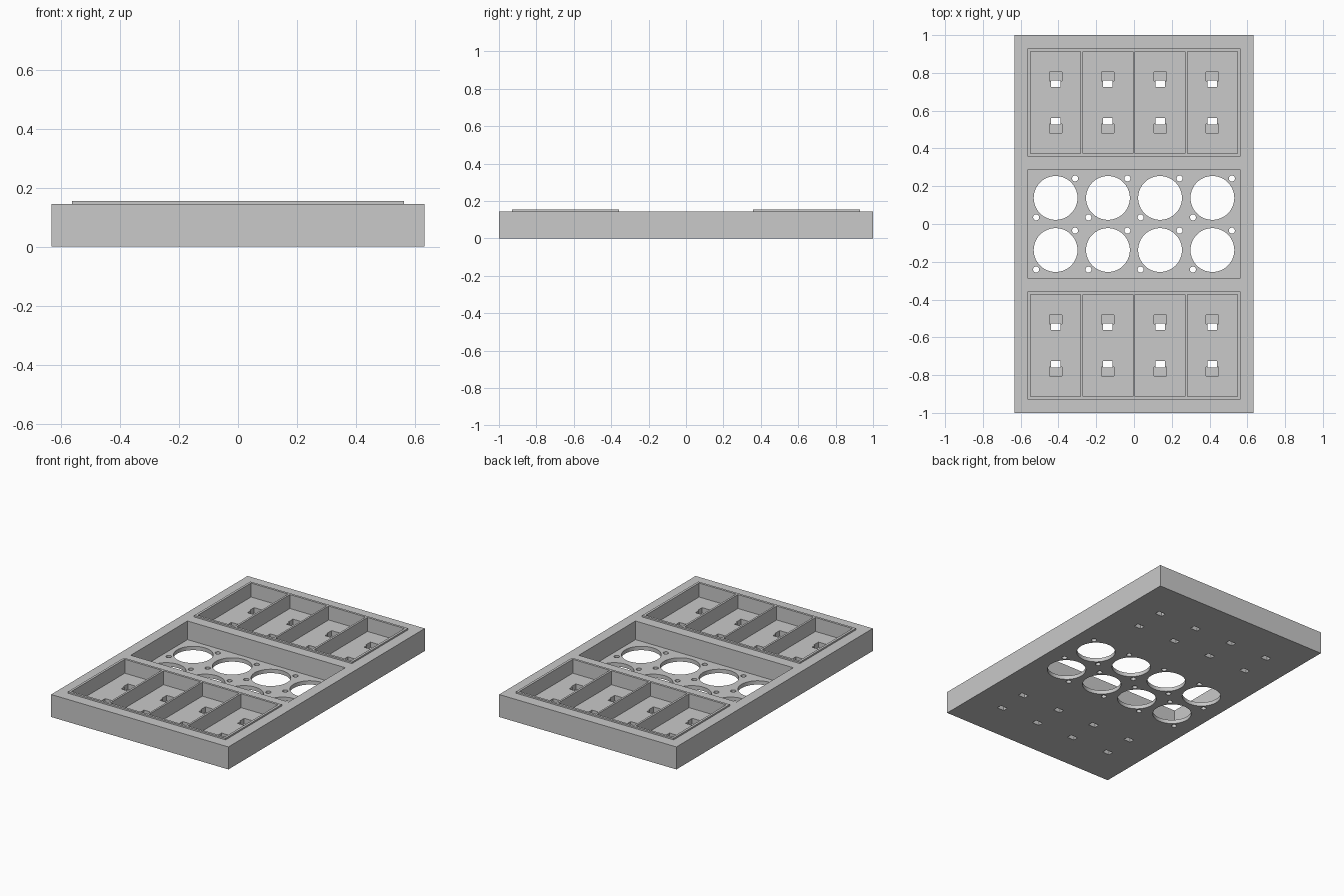
import bpy, bmesh, math
from mathutils import Matrix

if "Cube" in bpy.data.objects:
    bpy.data.objects.remove(bpy.data.objects["Cube"])

TOP, RIM_TOP = 0.145, 0.155
MID_FLOOR, SIDE_FLOOR, PIT_FLOOR = 0.025, 0.065, 0.03
COLS = (-0.415, -0.138, 0.138, 0.415)

grey = bpy.data.materials.new("grey plastic")
grey.diffuse_color = (0.585, 0.585, 0.585, 1)
grey.use_nodes = True
grey.node_tree.nodes["Principled BSDF"].inputs["Base Color"].default_value = grey.diffuse_color


def finish(name, bm):
    me = bpy.data.meshes.new(name)
    bmesh.ops.recalc_face_normals(bm, faces=bm.faces)
    bm.to_mesh(me)
    bm.free()
    me.materials.append(grey)
    ob = bpy.data.objects.new(name, me)
    bpy.context.collection.objects.link(ob)
    return ob


def boxes(name, items):
    """Boxes given as (x, y, width, depth, z0, z1)."""
    bm = bmesh.new()
    for x, y, w, d, z0, z1 in items:
        m = Matrix.Translation((x, y, (z0 + z1) / 2)) @ Matrix.Diagonal((w, d, z1 - z0, 1))
        bmesh.ops.create_cube(bm, size=1, matrix=m)
    return finish(name, bm)


def cylinders(name, items, segments):
    """Vertical through-holes given as (x, y, radius)."""
    bm = bmesh.new()
    for x, y, r in items:
        bmesh.ops.create_cone(bm, cap_ends=True, segments=segments, radius1=r, radius2=r,
                              depth=0.3, matrix=Matrix.Translation((x, y, 0)))
    return finish(name, bm)


def combine(ob, other, operation):
    """Apply a boolean and remove the helper."""
    other.hide_render = True
    mod = ob.modifiers.new(operation, 'BOOLEAN')
    mod.operation, mod.object, mod.solver = operation, other, 'EXACT'
    bpy.context.view_layer.objects.active = ob
    bpy.ops.object.modifier_apply(modifier=mod.name)
    bpy.data.objects.remove(other)


# Tray body with two raised rims
tray = boxes("tray", [(0, 0, 1.264, 2, 0, TOP)])
combine(tray, boxes("rims", [(0, s * 0.643, 1.125, 0.572, 0.08, RIM_TOP) for s in (-1, 1)]), 'UNION')

# Eight narrow compartments and one deeper middle compartment
pockets = [(x, s * 0.643, 0.264, 0.542, SIDE_FLOOR, 0.3) for x in COLS for s in (-1, 1)]
pockets.append((0, 0, 1.125, 0.578, MID_FLOOR, 0.3))
combine(tray, boxes("pocket_cutter", pockets), 'DIFFERENCE')

# Round openings with a pair of screw holes each
centres = [(x, y) for x in COLS for y in (-0.138, 0.138)]
combine(tray, cylinders("opening_cutter", [(x, y, 0.116) for x, y in centres], 64), 'DIFFERENCE')
screws = [(x + s * 0.103, y + s * 0.103, 0.016) for x, y in centres for s in (-1, 1)]
combine(tray, cylinders("screw_cutter", screws, 24), 'DIFFERENCE')

# Contact pits in the compartment floors, each beside a through slot
places = [(x, s * 0.643, t) for x in COLS for s in (-1, 1) for t in (-1, 1)]
pits = [(x, y + t * 0.137, 0.066, 0.048, PIT_FLOOR, 0.1) for x, y, t in places]
combine(tray, boxes("pit_cutter", pits), 'DIFFERENCE')
slots = [(x, y + t * 0.099, 0.05, 0.034, -0.1, 0.1) for x, y, t in places]
combine(tray, boxes("slot_cutter", slots), 'DIFFERENCE')

# Keep flat panels crisp and the round walls smooth
bpy.ops.object.select_all(action='DESELECT')
tray.select_set(True)
bpy.context.view_layer.objects.active = tray
bpy.ops.object.shade_smooth_by_angle(angle=math.radians(30))
